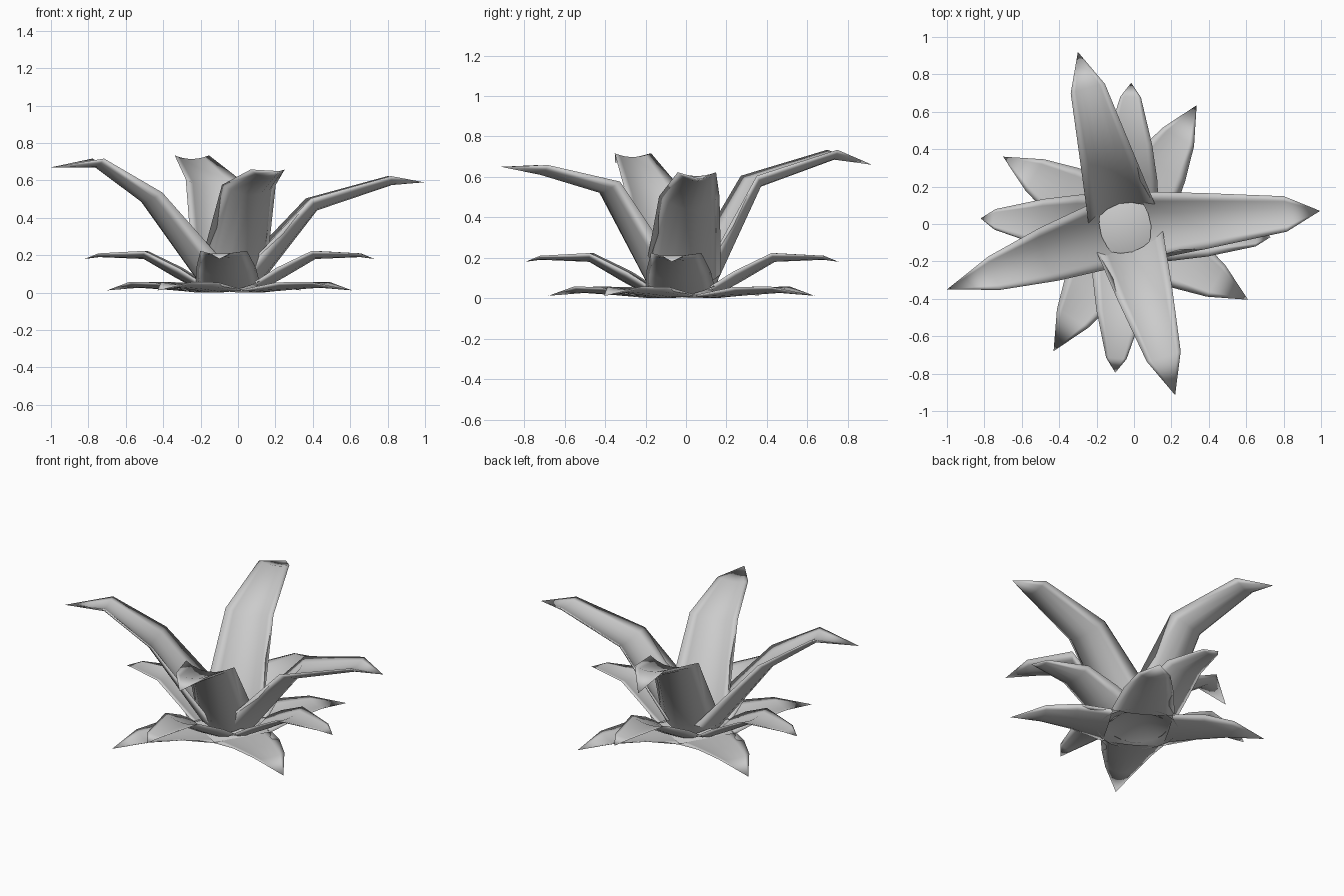
import bpy, bmesh, math
from mathutils import Vector

if "Cube" in bpy.data.objects:
    bpy.data.objects.remove(bpy.data.objects["Cube"])

CENTRE = Vector((-0.045, -0.02, 0))
ACROSS = (-1, -0.7, -0.35, 0, 0.35, 0.7, 1)


def finish(name, bm):
    bmesh.ops.remove_doubles(bm, verts=bm.verts, dist=0.0005)
    bmesh.ops.recalc_face_normals(bm, faces=bm.faces)
    for f in bm.faces:
        f.smooth = True
    mesh = bpy.data.meshes.new(name)
    bm.to_mesh(mesh)
    bm.free()
    ob = bpy.data.objects.new(name, mesh)
    bpy.context.collection.objects.link(ob)
    return ob


def leaf(name, tip, path, widths, lifts, thick):
    """Fleshy channelled leaf: keel path (r, z), half widths, edge lift; ends at tip (x, y, z)."""
    flat = Vector((tip[0], tip[1], 0)) - CENTRE
    out = flat.normalized()
    side = Vector((-out.y, out.x, 0))
    up = Vector((0, 0, 1))
    keel = list(path) + [(flat.length, tip[2])]
    widths, lifts = list(widths) + [0], list(lifts) + [0]
    bm = bmesh.new()
    rows = []
    for i, (r, z) in enumerate(keel):
        a, b = keel[max(i - 1, 0)], keel[min(i + 1, len(keel) - 1)]
        t = Vector((b[0] - a[0], b[1] - a[1])).normalized()
        normal = up * t.x - out * t.y
        fat = thick if widths[i] else 0
        base = CENTRE + out * r + up * z

        def point(s, extra):
            h = lifts[i] * s * s + extra * (1 - s * s)
            return bm.verts.new(base + side * (s * widths[i]) + normal * h)

        # underside from rim to rim, then back along the top
        rows.append([point(s, 0) for s in ACROSS] + [point(s, fat) for s in ACROSS[-2:0:-1]])
    n = len(rows[0])
    for a, b in zip(rows, rows[1:]):
        for j in range(n):
            k = (j + 1) % n
            bm.faces.new((a[j], a[k], b[k], b[j]))
    return finish(name, bm)


# Tall upper leaves, each with its own arch
upper = [
    ("right", (0.995, 0.07, 0.59), [(0.16, 0.04), (0.47, 0.44), (0.87, 0.575)]),
    ("back", (-0.30, 0.92, 0.66), [(0.16, 0.04), (0.40, 0.55), (0.78, 0.685)]),
    ("left", (-1.00, -0.35, 0.67), [(0.16, 0.04), (0.49, 0.48), (0.76, 0.67)]),
    ("front", (0.22, -0.915, 0.65), [(0.16, 0.04), (0.42, 0.52), (0.73, 0.61)]),
]
for side, tip, path in upper:
    leaf("upper_leaf_" + side, tip, path, (0.19, 0.15, 0.095), (0.13, 0.08, 0.05), 0.03)

# Middle leaves
for i, (x, y) in enumerate([(0.73, -0.07), (-0.015, 0.755), (-0.82, 0.03), (-0.10, -0.795)]):
    leaf(f"middle_leaf_{i + 1}", (x, y, 0.18),
         [(0.17, 0.015), (0.29, 0.08), (0.46, 0.18), (0.70, 0.19)],
         (0.17, 0.16, 0.125, 0.055), (0.05, 0.06, 0.045, 0.02), 0.02)

# Low ground leaves
for i, (x, y) in enumerate([(0.61, -0.405), (0.335, 0.635), (-0.70, 0.36), (-0.43, -0.68)]):
    leaf(f"ground_leaf_{i + 1}", (x, y, 0.012),
         [(0.18, 0.0), (0.38, 0.015), (0.56, 0.026)],
         (0.19, 0.15, 0.098), (0.015, 0.04, 0.032), 0.018)

# Hollow heart: collar joining the leaf bases, rising to a closed middle
bm = bmesh.new()
rings = [[bm.verts.new(CENTRE + Vector((r * math.cos(a), r * math.sin(a), z)))
          for a in (math.tau * k / 16 for k in range(16))]
         for r, z in ((0.24, 0.006), (0.18, 0.02))]
for a, b in zip(rings, rings[1:]):
    for k in range(16):
        bm.faces.new((a[k], a[k - 1], b[k - 1], b[k]))
apex = bm.verts.new(CENTRE + Vector((0, 0, 0.12)))
for k in range(16):
    bm.faces.new((rings[-1][k], rings[-1][k - 1], apex))
finish("rosette_heart", bm)
